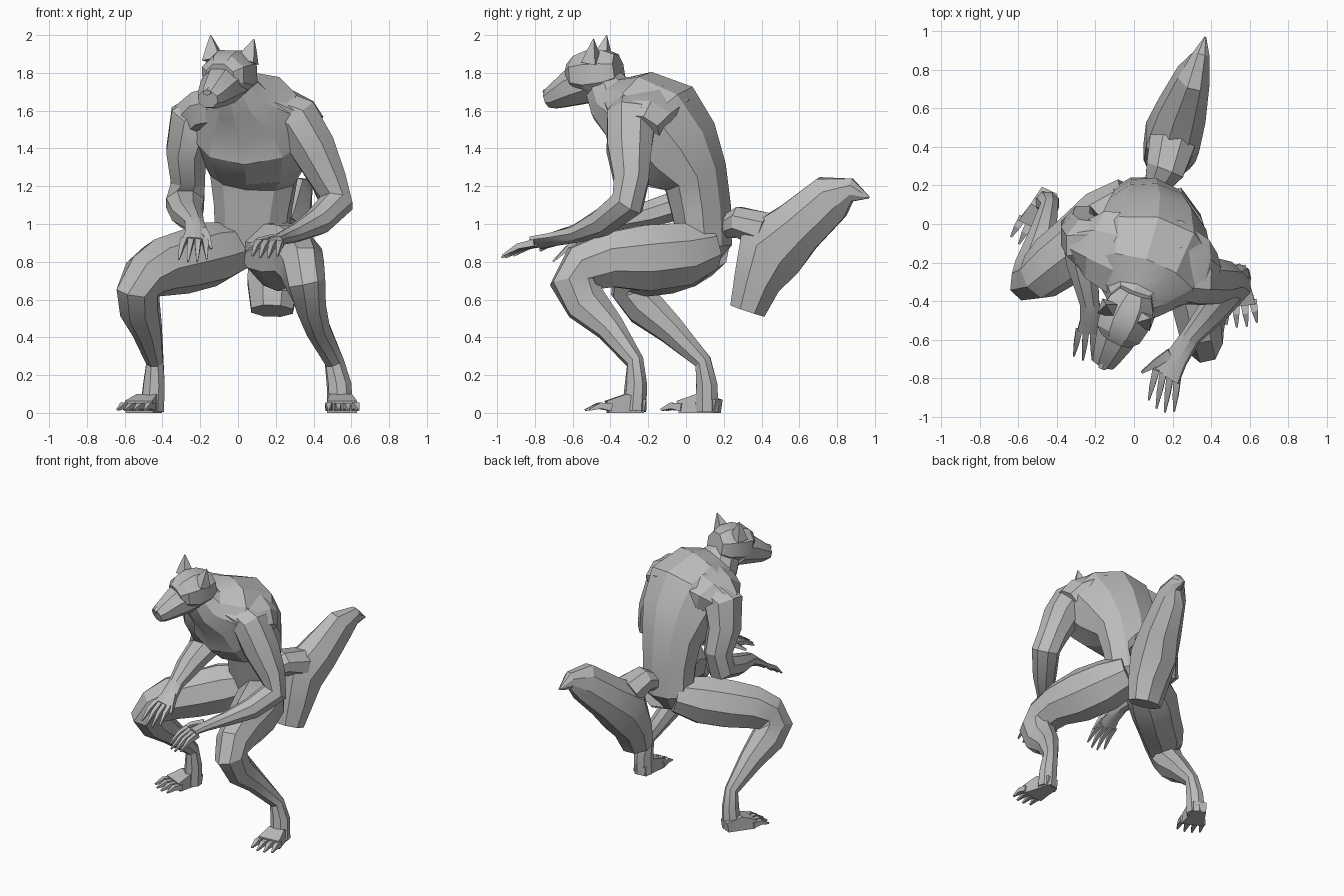
import bpy
import bmesh
import math
from mathutils import Vector

default_cube = bpy.data.objects.get("Cube")
if default_cube:
    bpy.data.objects.remove(default_cube, do_unlink=True)

# One plain grey for the whole creature
grey = bpy.data.materials.new("plain_grey")
grey.use_nodes = True
colour = (.5, .5, .5, 1)
grey.diffuse_color = colour
grey.node_tree.nodes["Principled BSDF"].inputs["Base Color"].default_value = colour

X_AXIS = Vector((1, 0, 0))
parts = []


def loft(name, sections, side=X_AXIS, sides=8):
    """Skin rings along a path; each section is x, y, z, depth radius, side radius."""
    centres = [Vector(section[:3]) for section in sections]
    last = len(centres) - 1
    bm = bmesh.new()
    rings = []
    for i, section in enumerate(sections):
        depth, width = section[3:]
        tangent = (centres[min(i + 1, last)] - centres[max(i - 1, 0)]).normalized()
        across = Vector(side)
        across = (across - tangent * across.dot(tangent)).normalized()
        up = tangent.cross(across)
        grow = 1 / math.cos(math.pi / sides)
        ring = []
        for k in range(sides):
            angle = math.tau * (k + .5) / sides
            offset = across * math.cos(angle) * width + up * math.sin(angle) * depth
            ring.append(bm.verts.new(centres[i] + offset * grow))
        rings.append(ring)
    for lower, upper in zip(rings, rings[1:]):
        for k in range(sides):
            n = (k + 1) % sides
            bm.faces.new((lower[k], lower[n], upper[n], upper[k]))
    bm.faces.new(rings[0])
    bm.faces.new(rings[-1])
    bmesh.ops.recalc_face_normals(bm, faces=bm.faces)
    mesh = bpy.data.meshes.new(name)
    bm.to_mesh(mesh)
    bm.free()
    mesh.materials.append(grey)
    obj = bpy.data.objects.new(name, mesh)
    bpy.context.collection.objects.link(obj)
    parts.append(obj)


def spike(name, root, tip, radius, side, lift=.015):
    """A tapered finger, toe or claw with a raised knuckle."""
    root, tip = Vector(root), Vector(tip)
    knuckle = root.lerp(tip, .5) + Vector((0, 0, lift))
    loft(name, [(*root, radius, radius), (*knuckle, radius * .8, radius * .8),
                (*tip, radius * .25, radius * .25)], side, 4)


def digits(name, centre, forward, side, spacing, fan):
    """Four digits fanned out from a palm or the ball of a foot."""
    centre, forward = Vector(centre), Vector(forward)
    side = Vector(side).normalized()
    for i in range(4):
        shift = i - 1.5
        root = centre + side * shift * spacing
        reach = 1.1 - abs(shift) * .13
        spike(f"{name}_{i + 1}", root, root + forward * reach + side * shift * fan,
              spacing * .45, side)


# Torso: pelvis, waist, twisted chest and hunched neck
CHEST_SIDE = Vector((.97, -.22, 0))
loft("torso", [
    (.06, .06, .79, .08, .09),
    (.07, .1, .9, .14, .19),
    (.08, .08, 1.08, .155, .2),
    (.085, .05, 1.25, .17, .225),
    (.09, -.05, 1.37, .25, .275),
    (.08, -.17, 1.52, .28, .32),
    (.04, -.29, 1.62, .205, .27),
    (0, -.4, 1.665, .135, .15),
    (-.03, -.45, 1.76, .1, .09),
], CHEST_SIDE, 10)

# Shoulder girdle and upper back joining the arms
loft("shoulders", [
    (-.27, -.1, 1.53, .11, .1),
    (-.19, -.11, 1.58, .125, .18),
    (0, -.18, 1.615, .135, .24),
    (.2, -.21, 1.605, .13, .23),
    (.32, -.24, 1.55, .12, .17),
    (.37, -.26, 1.5, .1, .12),
], (.2, 1, 0))

# Head, turned a little to one side
HEAD_SIDE = Vector((.94, -.34, 0))
loft("skull", [
    (.01, -.355, 1.81, .09, .085),
    (-.01, -.41, 1.8, .12, .12),
    (-.05, -.5, 1.79, .13, .135),
    (-.08, -.57, 1.79, .1, .12),
    (-.095, -.6, 1.78, .07, .08),
], HEAD_SIDE)
loft("muzzle", [
    (-.06, -.5, 1.755, .11, .12),
    (-.1, -.6, 1.72, .095, .1),
    (-.147, -.7, 1.67, .062, .068),
    (-.16, -.73, 1.66, .045, .055),
], HEAD_SIDE)
loft("nose", [
    (-.15, -.71, 1.71, .018, .025),
    (-.165, -.75, 1.695, .014, .02),
], HEAD_SIDE, 6)
for name, base, tip in (("right_ear", (-.13, -.44, 1.87), (-.145, -.42, 2)),
                        ("left_ear", (.05, -.5, 1.86), (.085, -.49, 1.98))):
    loft(name, [(*base, .04, .05), (*Vector(base).lerp(Vector(tip), .5), .022, .028),
                (*tip, .002, .002)], HEAD_SIDE, 4)

# Arms with palms
ARM_SIDE = Vector((.7, -.7, .3))
loft("left_arm", [
    (.2, -.27, 1.6, .11, .12),
    (.31, -.29, 1.55, .125, .13),
    (.4, -.3, 1.4, .12, .115),
    (.48, -.29, 1.23, .09, .095),
    (.52, -.31, 1.11, .085, .09),
    (.42, -.44, 1.01, .07, .075),
    (.3, -.58, .95, .045, .05),
    (.22, -.7, .92, .03, .06),
    (.17, -.79, .9, .022, .075),
], ARM_SIDE)
loft("right_arm", [
    (-.14, -.1, 1.6, .11, .12),
    (-.235, -.1, 1.54, .13, .135),
    (-.275, -.06, 1.38, .12, .105),
    (-.265, 0, 1.22, .095, .09),
    (-.28, -.01, 1.11, .085, .1),
    (-.27, -.2, 1.05, .07, .08),
    (-.23, -.41, 1, .045, .05),
    (-.22, -.5, .95, .028, .06),
    (-.23, -.56, .91, .022, .065),
])
HAND_SIDE = Vector((.9, -.4, 0))
digits("left_finger", (.17, -.78, .9), (-.03, -.18, -.075), HAND_SIDE, .04, .008)
digits("right_finger", (-.23, -.55, .915), (-.01, -.15, -.11), X_AXIS, .037, .012)
spike("left_thumb", (.19, -.67, .92), (.04, -.77, .86), .024, HAND_SIDE)
spike("right_thumb", (-.19, -.49, .96), (-.14, -.59, .87), .022, X_AXIS)

# Crouching legs
loft("left_leg", [
    (.13, .12, .88, .12, .13),
    (.2, -.02, .84, .165, .16),
    (.27, -.22, .82, .175, .15),
    (.32, -.41, .81, .145, .125),
    (.34, -.545, .765, .13, .11),
    (.355, -.59, .69, .125, .1),
    (.38, -.53, .58, .11, .08),
    (.42, -.4, .45, .075, .065),
    (.51, -.27, .27, .045, .05),
    (.535, -.265, .15, .055, .062),
    (.54, -.275, .01, .06, .065),
], (.97, .22, 0))
loft("right_leg", [
    (0, .12, .88, .12, .13),
    (-.14, .02, .84, .16, .16),
    (-.28, -.1, .8, .16, .15),
    (-.41, -.2, .77, .145, .14),
    (-.49, -.27, .72, .125, .12),
    (-.53, -.285, .65, .12, .1),
    (-.52, -.22, .56, .11, .09),
    (-.48, -.08, .44, .08, .07),
    (-.44, .09, .27, .045, .045),
    (-.445, .11, .15, .055, .057),
    (-.455, .11, .01, .06, .062),
], (.24, -.22, -.14))

# Feet with clawed toes, built along a heading
for name, heel, heading in (("left", (.535, -.22, 0), (.08, -1, 0)),
                            ("right", (-.44, .17, 0), (-.42, -.9, 0))):
    heel, heading = Vector(heel), Vector(heading).normalized()
    across = Vector((-heading.y, heading.x, 0))
    rings = []
    for along, height, width in ((0, .035, .045), (.1, .05, .06), (.2, .032, .08)):
        rings.append((*(heel + heading * along + Vector((0, 0, height))), height, width))
    loft(name + "_foot", rings, across, 4)
    ball = heel + heading * .18 + Vector((0, 0, .03))
    digits(name + "_toe", ball, heading * .13 - Vector((0, 0, .015)), across, .045, .008)

# Bushy tail on a short root
loft("tail_root", [
    (.1, .17, .97, .05, .05),
    (.16, .28, 1.01, .08, .1),
    (.2, .42, .96, .1, .12),
])
loft("tail", [
    (.18, .325, .54, .095, .11),
    (.185, .375, .69, .125, .135),
    (.2, .45, .86, .185, .14),
    (.25, .59, .98, .145, .125),
    (.31, .77, 1.14, .125, .085),
    (.35, .88, 1.18, .06, .045),
    (.37, .97, 1.14, .005, .005),
])

# Soft shading along the muscles, crisp edges between planes
bpy.ops.object.select_all(action='DESELECT')
for part in parts:
    part.select_set(True)
bpy.context.view_layer.objects.active = parts[0]
bpy.ops.object.shade_smooth_by_angle(angle=math.radians(25))
